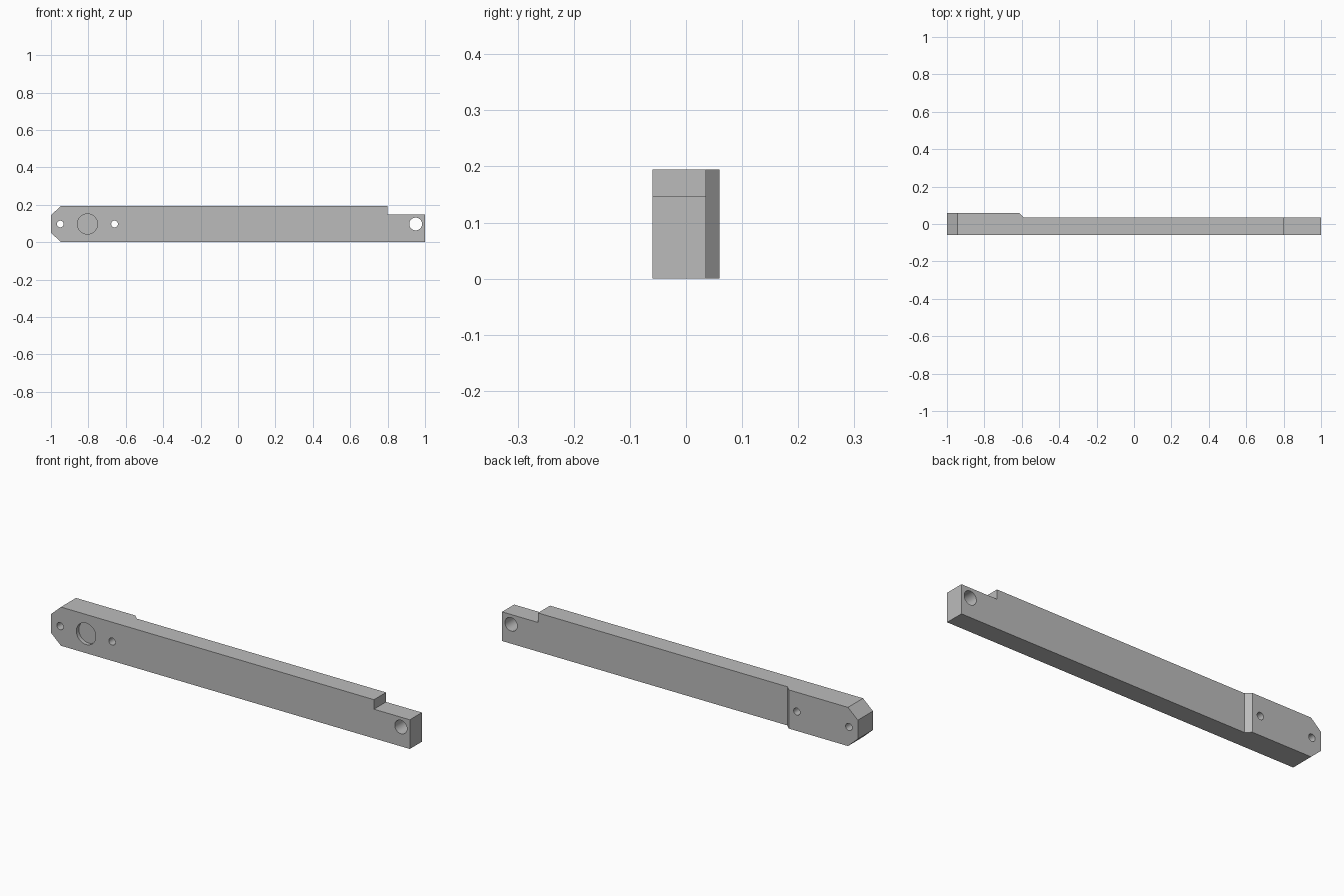
import bpy, bmesh, math
from mathutils import Vector

cube = bpy.data.objects.get("Cube")
if cube:
    bpy.data.objects.remove(cube, do_unlink=True)

H = 0.195            # bar height
FRONT, BACK = -0.06, 0.06
MID = H / 2

grey = bpy.data.materials.new("plain grey")
grey.use_nodes = True
grey.diffuse_color = (0.5, 0.5, 0.5, 1)
bsdf = grey.node_tree.nodes["Principled BSDF"]
bsdf.inputs["Base Color"].default_value = (0.5, 0.5, 0.5, 1)
bsdf.inputs["Roughness"].default_value = 0.6


def prism(name, points, direction):
    """Extrude a flat outline along a direction vector."""
    bm = bmesh.new()
    face = bm.faces.new([bm.verts.new(p) for p in points])
    ext = bmesh.ops.extrude_face_region(bm, geom=[face])
    moved = [v for v in ext["geom"] if isinstance(v, bmesh.types.BMVert)]
    bmesh.ops.translate(bm, verts=moved, vec=Vector(direction))
    bmesh.ops.recalc_face_normals(bm, faces=bm.faces)
    mesh = bpy.data.meshes.new(name)
    bm.to_mesh(mesh)
    bm.free()
    mesh.materials.append(grey)
    obj = bpy.data.objects.new(name, mesh)
    bpy.context.collection.objects.link(obj)
    return obj


def drill(x, radius, y0, y1, sides=48):
    """Round cutter running front to back."""
    ring = [(x + radius * math.cos(a), y0, MID + radius * math.sin(a))
            for a in (2 * math.pi * i / sides for i in range(sides))]
    return prism("hole_cutter", ring, (0, y1 - y0, 0))


# Bar outline: chamfered end at -x, stepped end at +x
outline = [(-1, 0.05), (-0.945, 0), (1, 0), (1, 0.147), (0.8, 0.147),
           (0.8, H), (-0.945, H), (-1, H - 0.05)]
bar = prism("link_bar", [(x, FRONT, z) for x, z in outline], (0, BACK - FRONT, 0))

# Thinned back with a sloped shoulder, through holes and a shallow round pocket
relief = [(-0.59, 0.036), (1.1, 0.036), (1.1, 0.1), (-0.64, 0.1),
          (-0.615, BACK)]
relief[3] = (-0.615 - (0.1 - BACK) * 0.025 / 0.024, 0.1)
relief.pop()
cutters = [prism("relief_cutter", [(x, y, -0.1) for x, y in relief], (0, 0, 0.4)),
           drill(-0.95, 0.018, -0.1, 0.1),
           drill(-0.66, 0.018, -0.1, 0.1),
           drill(0.95, 0.034, -0.1, 0.1),
           drill(-0.805, 0.054, -0.1, FRONT + 0.02)]

bpy.context.view_layer.objects.active = bar
for cutter in cutters:
    cutter.hide_render = True
    mod = bar.modifiers.new("cut", "BOOLEAN")
    mod.operation = "DIFFERENCE"
    mod.solver = "EXACT"
    mod.object = cutter
    bpy.ops.object.modifier_apply(modifier=mod.name)
    bpy.data.objects.remove(cutter, do_unlink=True)

# Smooth hole walls, sharp edges elsewhere
bpy.ops.object.select_all(action="DESELECT")
bar.select_set(True)
bpy.ops.object.shade_smooth_by_angle(angle=math.radians(30))
